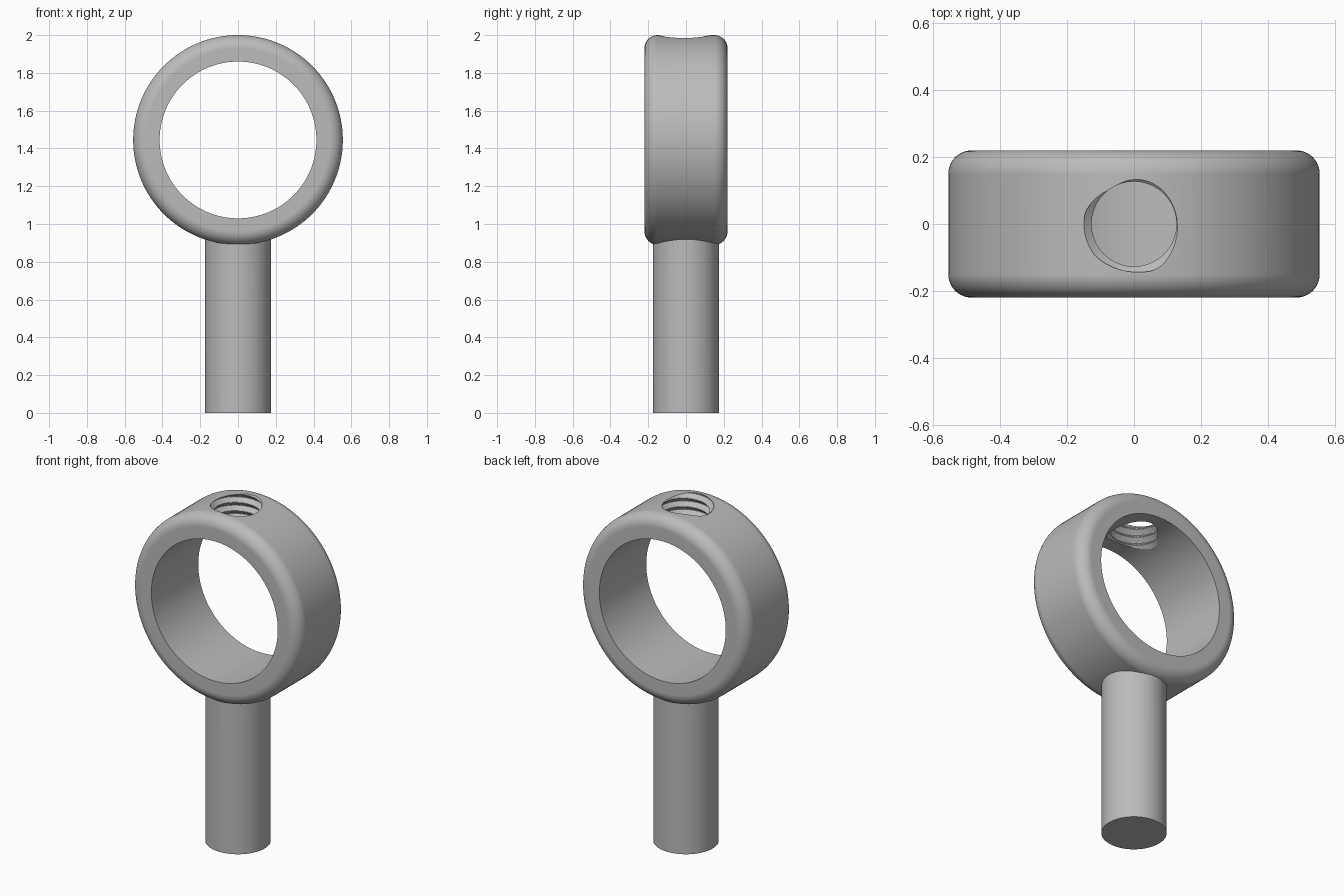
import bpy, bmesh
from math import pi, sin, cos, radians
from mathutils import Matrix, Vector

if "Cube" in bpy.data.objects:
    bpy.data.objects.remove(bpy.data.objects["Cube"], do_unlink=True)

RING_Z, OUTER, INNER, HALF, FILLET = 1.445, 0.555, 0.415, 0.22, 0.07
ROD_R, ROD_TOP = 0.176, 0.97
MINOR, MAJOR, PITCH, STEPS = 0.127, 0.15, 0.05, 40

steel = bpy.data.materials.new("grey steel")
steel.use_nodes = True
grey = (0.5, 0.5, 0.5, 1)
steel.diffuse_color = grey
steel.node_tree.nodes["Principled BSDF"].inputs["Base Color"].default_value = grey


def make_object(name, bm):
    bmesh.ops.recalc_face_normals(bm, faces=bm.faces)
    mesh = bpy.data.meshes.new(name)
    bm.to_mesh(mesh)
    bm.free()
    mesh.materials.append(steel)
    obj = bpy.data.objects.new(name, mesh)
    bpy.context.collection.objects.link(obj)
    return obj


def ring():
    # Rounded-outside cross-section (radius, y), spun about the y axis
    arc = [(OUTER - FILLET + FILLET * cos(a), HALF - FILLET + FILLET * sin(a))
           for a in (pi / 2 * i / 10 for i in range(11))]
    profile = [(INNER, -HALF)] + [(r, -y) for r, y in reversed(arc)] + arc + [(INNER, HALF)]
    bm = bmesh.new()
    verts = [bm.verts.new((r, y, RING_Z)) for r, y in profile]
    edges = [bm.edges.new((v, verts[i - 1])) for i, v in enumerate(verts)]
    bmesh.ops.spin(bm, geom=verts + edges, cent=(0, 0, RING_Z), axis=(0, 1, 0),
                   angle=2 * pi, steps=128, use_merge=True)
    bmesh.ops.remove_doubles(bm, verts=bm.verts, dist=1e-5)
    return make_object("eye_bolt", bm)


def rod():
    bm = bmesh.new()
    bmesh.ops.create_cone(bm, cap_ends=True, segments=64, radius1=ROD_R, radius2=ROD_R,
                          depth=ROD_TOP, matrix=Matrix.Translation((0, 0, ROD_TOP / 2)))
    return make_object("rod_helper", bm)


def thread_cutter(bottom, top, phase):
    # Cylinder whose radius follows a helical V groove; diagonals run along the helix
    def radius(t):
        d = abs((t + phase) % 1 - 0.5) * 2
        return MINOR + (MAJOR - MINOR) * min(1, max(0, (0.9 - d) / 0.8))

    bm = bmesh.new()
    dz = PITCH / STEPS
    rows = []
    for j in range(int((top - bottom) / dz) + 1):
        row = []
        for i in range(STEPS):
            a = 2 * pi * i / STEPS
            r = radius((j - i) / STEPS)
            row.append(bm.verts.new((r * cos(a), r * sin(a), bottom + j * dz)))
        rows.append(row)
    for low, high in zip(rows, rows[1:]):
        for i in range(STEPS):
            k = (i + 1) % STEPS
            bm.faces.new((low[i], low[k], high[k]))
            bm.faces.new((low[i], high[k], high[i]))
    bm.faces.new(rows[-1])
    bm.faces.new(rows[0][::-1])
    return make_object("thread_helper", bm)


def combine(target, tool, operation):
    mod = target.modifiers.new(operation.lower(), "BOOLEAN")
    mod.operation, mod.object, mod.solver = operation, tool, "EXACT"
    bpy.context.view_layer.objects.active = target
    bpy.ops.object.modifier_apply(modifier=mod.name)
    bpy.data.objects.remove(tool, do_unlink=True)


# Ring and rod as one solid, with a threaded hole through the top of the ring
bolt = ring()
combine(bolt, rod(), "UNION")
combine(bolt, thread_cutter(1.785, 2.06, 0.11), "DIFFERENCE")

bpy.ops.object.select_all(action="DESELECT")
bolt.select_set(True)
bpy.context.view_layer.objects.active = bolt
bpy.ops.object.shade_smooth_by_angle(angle=radians(30))
weighted = bolt.modifiers.new("weighted normals", "WEIGHTED_NORMAL")
weighted.keep_sharp = True
